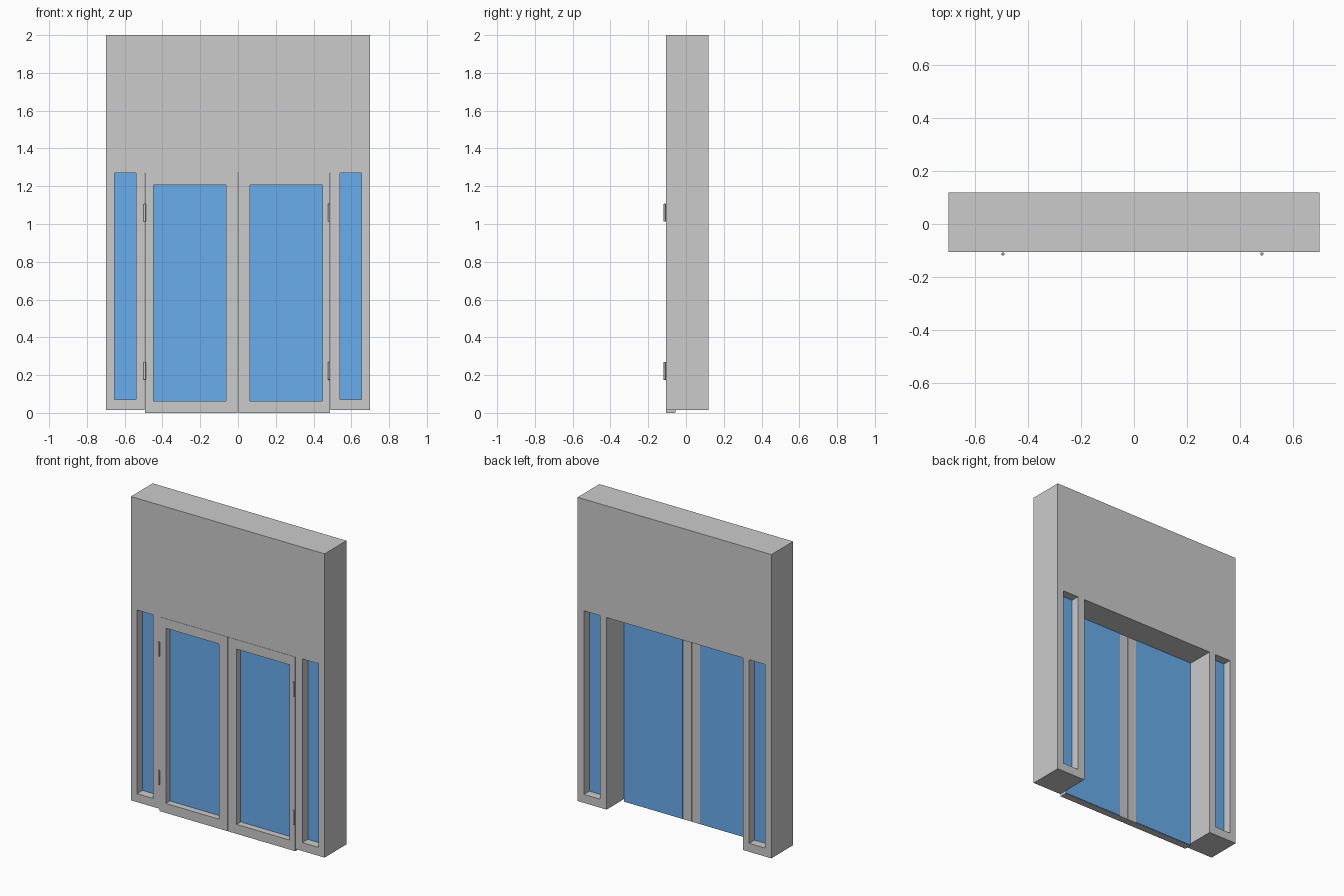
import bpy

if "Cube" in bpy.data.objects:
    bpy.data.objects.remove(bpy.data.objects["Cube"])

BLUE = bpy.data.materials.new("glass_blue")
BLUE.diffuse_color = (0.14, 0.42, 0.85, 1)
BLUE.use_nodes = True
BLUE.node_tree.nodes["Principled BSDF"].inputs["Base Color"].default_value = BLUE.diffuse_color

FRONT, BACK = -0.106, 0.119     # wall faces
LEAF_BACK = -0.058              # rear of the door leaves


def box(name, x, y, z, mat=None):
    """Box from (min, max) pairs per axis."""
    bpy.ops.mesh.primitive_cube_add(
        size=1, location=[(a + b) / 2 for a, b in (x, y, z)])
    ob = bpy.context.object
    ob.name = name
    ob.scale = [abs(b - a) for a, b in (x, y, z)]
    bpy.ops.object.transform_apply(location=False, rotation=False, scale=True)
    if mat:
        ob.data.materials.append(mat)
    return ob


def cut(target, x, y, z):
    """Cut a box-shaped opening out of target."""
    cutter = box("cutter", x, y, z)
    mod = target.modifiers.new("opening", 'BOOLEAN')
    mod.operation, mod.solver, mod.object = 'DIFFERENCE', 'EXACT', cutter
    bpy.context.view_layer.objects.active = target
    bpy.ops.object.modifier_apply(modifier=mod.name)
    bpy.data.objects.remove(cutter, do_unlink=True)


# wall with doorway
wall = box("wall", (-0.70, 0.70), (FRONT, BACK), (0.015, 2.0))
cut(wall, (-0.495, 0.491), (-0.3, 0.3), (-0.2, 1.27))

for side, s in (("left", -1), ("right", 1)):
    # narrow side window with thick pane
    sx = sorted((s * 0.54, s * 0.655))
    cut(wall, sx, (-0.3, 0.3), (0.07, 1.27))
    box(f"side_window_pane_{side}", sx, (-0.050, 0.063), (0.07, 1.27), BLUE)

    # door leaf frame
    edge = -0.492 if s < 0 else 0.488
    leaf = box(f"door_leaf_{side}", sorted((s * 0.002, edge)),
               (FRONT, LEAF_BACK), (0.0, 1.269))
    cut(leaf, sorted((s * 0.064, s * 0.448)), (-0.3, 0.3), (0.062, 1.207))

    # door pane lapping over the rear of the frame
    box(f"door_pane_{side}", sorted((s * 0.063, edge - s * 0.001)),
        (-0.064, LEAF_BACK + 0.003), (0.002, 1.268), BLUE)

    # hinge barrels
    for level, z in (("lower", 0.222), ("upper", 1.06)):
        bpy.ops.mesh.primitive_cylinder_add(
            vertices=16, radius=0.006, depth=0.095,
            location=(-0.494 if s < 0 else 0.482, -0.1125, z))
        hinge = bpy.context.object
        hinge.name = f"hinge_{level}_{side}"
        bev = hinge.modifiers.new("rounded_ends", 'BEVEL')
        bev.width, bev.segments = 0.002, 2
        bpy.ops.object.shade_smooth_by_angle()
